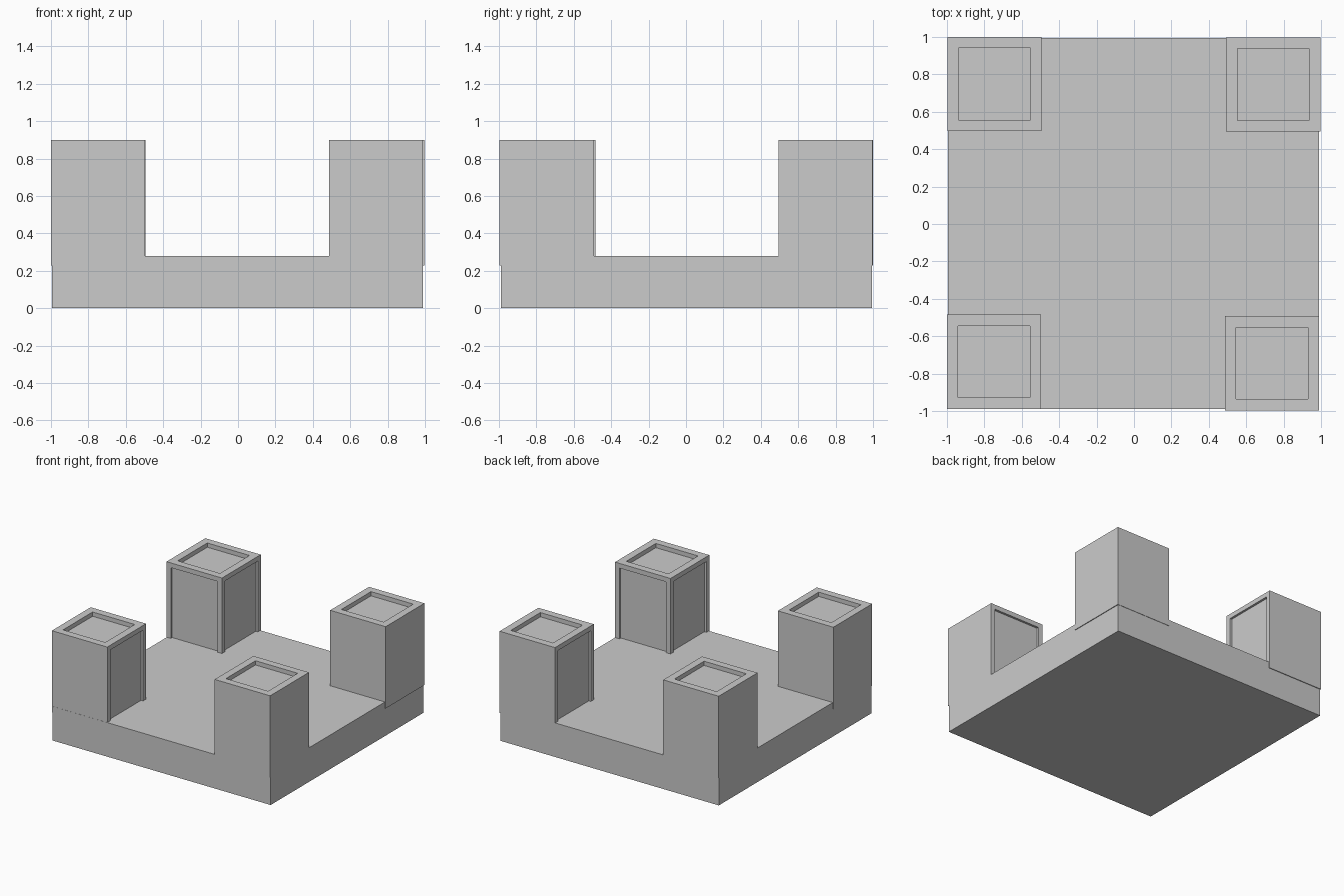
import bpy, bmesh
from mathutils import Vector

if "Cube" in bpy.data.objects:
    bpy.data.objects.remove(bpy.data.objects["Cube"])


def make_box(name, lo, hi, panels=()):
    """Box from corner lo to corner hi; panels = (normal, frame width, depth) sunk into faces."""
    bm = bmesh.new()
    bmesh.ops.create_cube(bm, size=1)
    lo, hi = Vector(lo), Vector(hi)
    for v in bm.verts:
        v.co = Vector([lo[i] if v.co[i] < 0 else hi[i] for i in range(3)])
    bm.normal_update()
    for normal, frame, depth in panels:
        n = Vector(normal)
        face = max(bm.faces, key=lambda f: f.normal.dot(n) * 10 + f.calc_center_median().dot(n))
        # frame around the panel, then a straight-walled recess
        bmesh.ops.inset_region(bm, faces=[face], thickness=frame)
        ext = bmesh.ops.extrude_discrete_faces(bm, faces=[face])
        bmesh.ops.translate(bm, verts=ext["faces"][0].verts, vec=-n * depth)
        bm.normal_update()
    bmesh.ops.recalc_face_normals(bm, faces=bm.faces)
    mesh = bpy.data.meshes.new(name)
    bm.to_mesh(mesh)
    bm.free()
    obj = bpy.data.objects.new(name, mesh)
    bpy.context.collection.objects.link(obj)
    return obj


# Square slab
make_box("base", (-0.995, -0.99, 0), (0.99, 0.995, 0.28))

# Corner posts: sunken square on top, shallow panels on some inner faces
X, Y = Vector((1, 0, 0)), Vector((0, 1, 0))
posts = {
    "front_left_post": (-0.748, -0.737, [X]),
    "front_right_post": (0.738, -0.745, [-X, Y]),
    "back_left_post": (-0.746, 0.749, [X, -Y]),
    "back_right_post": (0.744, 0.746, [-X]),
}
H = 0.252
for name, (cx, cy, sides) in posts.items():
    panels = [((0, 0, 1), 0.085, 0.035)] + [(s, 0.055, 0.018) for s in sides]
    make_box(name, (cx - H, cy - H, 0.228), (cx + H, cy + H, 0.9), panels)
